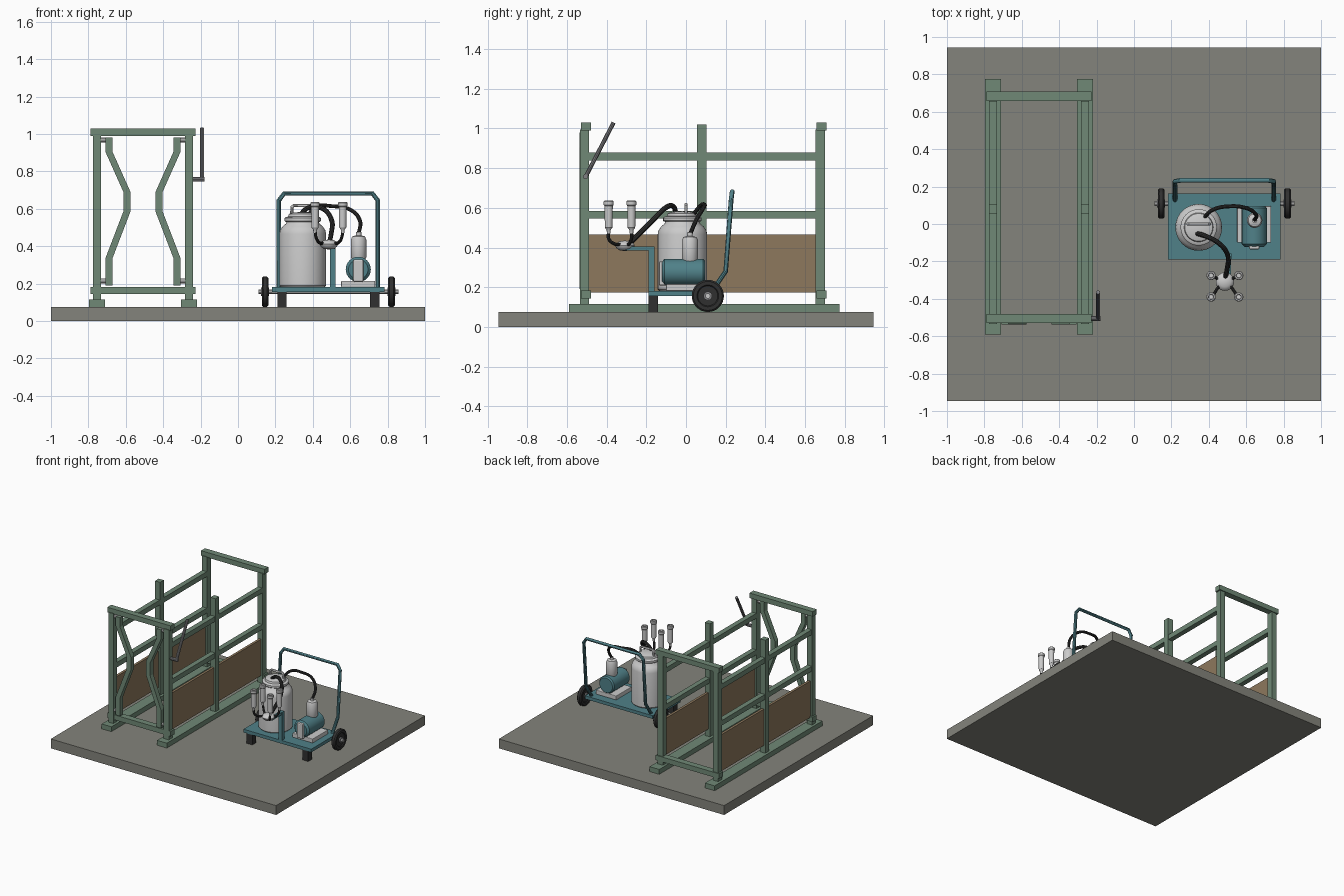
import bpy, bmesh, math
from mathutils import Vector

if "Cube" in bpy.data.objects:
    bpy.data.objects.remove(bpy.data.objects["Cube"])

COL = {"green": (.16, .25, .18), "teal": (.08, .22, .25), "brown": (.27, .19, .11),
       "concrete": (.23, .23, .20), "rubber": (.03, .03, .03),
       "steel": (.62, .62, .62), "dark_steel": (.22, .22, .23)}
MATS = {}
for k, c in COL.items():
    MATS[k] = bpy.data.materials.new(k)
    MATS[k].diffuse_color = (*c, 1)


def finish(name, bm, mat, smooth=False):
    bmesh.ops.recalc_face_normals(bm, faces=bm.faces)
    me = bpy.data.meshes.new(name)
    bm.to_mesh(me)
    bm.free()
    ob = bpy.data.objects.new(name, me)
    bpy.context.collection.objects.link(ob)
    me.materials.append(MATS[mat])
    if smooth:
        shade(ob)
    return ob


def shade(ob):
    bpy.ops.object.select_all(action='DESELECT')
    ob.select_set(True)
    bpy.context.view_layer.objects.active = ob
    bpy.ops.object.shade_smooth_by_angle(angle=math.radians(35))


def box(name, x0, x1, y0, y1, z0, z1, mat, bevel=0):
    bm = bmesh.new()
    bmesh.ops.create_cube(bm, size=1)
    for v in bm.verts:
        v.co = ((x0 + x1) / 2 + v.co.x * (x1 - x0), (y0 + y1) / 2 + v.co.y * (y1 - y0),
                (z0 + z1) / 2 + v.co.z * (z1 - z0))
    if bevel:
        bmesh.ops.bevel(bm, geom=bm.edges[:], offset=bevel, segments=2, affect='EDGES', profile=.5)
    return finish(name, bm, mat)


def lathe(name, profile, origin, mat, axis='Z', n=32):
    """Revolve (radius, height) points about an axis through origin."""
    bm = bmesh.new()
    vs = [bm.verts.new((r, 0, h)) for r, h in profile]
    es = [bm.edges.new(p) for p in zip(vs, vs[1:])]
    bmesh.ops.spin(bm, geom=vs + es, cent=(0, 0, 0), axis=(0, 0, 1), angle=math.tau, steps=n)
    bmesh.ops.remove_doubles(bm, verts=bm.verts, dist=1e-5)
    for v in bm.verts:
        x, y, z = v.co
        v.co = Vector(origin) + Vector({'Z': (x, y, z), 'X': (z, x, y), 'Y': (x, z, y)}[axis])
    return finish(name, bm, mat, True)


def tube(name, pts, r, mat, curved=False):
    """Round tube along straight or smoothly curved points."""
    cu = bpy.data.curves.new(name, 'CURVE')
    cu.dimensions = '3D'
    cu.bevel_depth, cu.bevel_resolution, cu.use_fill_caps = r, 3, True
    if curved:
        sp = cu.splines.new('BEZIER')
        sp.bezier_points.add(len(pts) - 1)
        for b, p in zip(sp.bezier_points, pts):
            b.co = p
            b.handle_left_type = b.handle_right_type = 'AUTO'
        sp.resolution_u = 8
    else:
        sp = cu.splines.new('POLY')
        sp.points.add(len(pts) - 1)
        for b, p in zip(sp.points, pts):
            b.co = (*p, 1)
    ob = bpy.data.objects.new(name, cu)
    bpy.context.collection.objects.link(ob)
    cu.materials.append(MATS[mat])
    bpy.ops.object.select_all(action='DESELECT')
    ob.select_set(True)
    bpy.context.view_layer.objects.active = ob
    bpy.ops.object.convert(target='MESH')
    shade(bpy.context.view_layer.objects.active)


# Floor slab
box("floor_slab", -1, 1, -.945, .945, 0, .075, "concrete")

# Stall sides: skid, posts, rails and panel
CX = -.508
for side, s in (("left", -1), ("right", 1)):
    x = CX + s * .246
    box(f"{side}_skid", x - .043, x + .043, -.59, .775, .075, .114, "green")
    for nm, y, top in (("front", -.512, .995), ("middle", .08, 1.02), ("rear", .677, .995)):
        box(f"{side}_{nm}_post", x - .0225, x + .0225, y - .0235, y + .0235, .11, top, "green")
    for nm, z in (("lower", .565), ("upper", .858)):
        box(f"{side}_{nm}_rail", x - .02, x + .02, -.5, .67, z - .02, z + .02, "green")
    box(f"{side}_panel", x - .01, x + .01, -.5, .67, .173, .465, "brown")

    # Bent neck bars of the head gate, with hinge pins
    bm = bmesh.new()
    path = [(.182, .98), (.182, .905), (.086, .69), (.086, .585), (.182, .335), (.182, .19)]
    outline = [(d + .019, z) for d, z in path] + [(d - .019, z) for d, z in reversed(path)]
    for i in range(5):
        bm_pts = [outline[i], outline[i + 1], outline[10 - i], outline[11 - i]]
        bm.faces.new([bm.verts.new((CX + s * d, -.538, z)) for d, z in bm_pts])
    bmesh.ops.remove_doubles(bm, verts=bm.verts, dist=1e-5)
    ext = bmesh.ops.extrude_face_region(bm, geom=bm.faces[:])["geom"]
    bmesh.ops.translate(bm, vec=(0, .04, 0), verts=[v for v in ext if isinstance(v, bmesh.types.BMVert)])
    finish(f"{side}_neck_bar", bm, "green")
    for z in (.215, .967):
        tube(f"{side}_hinge_pin", [(CX + s * .17, -.515, z), (CX + s * .235, -.515, z)], .014, "steel")

# End frames: cross bars
for nm, y in (("front", -.505), ("rear", .683)):
    for h, z in (("top", 1.01), ("bottom", .163)):
        box(f"{nm}_{h}_bar", CX - .281, CX + .281, y - .025, y + .025, z - .02, z + .02, "green")

# Gate lever
tube("lever_pivot", [(-.25, -.506, .757), (-.18, -.506, .757)], .013, "dark_steel")
tube("gate_lever", [(-.192, -.506, .757), (-.192, -.365, 1.03)], .011, "dark_steel")

# Cart: deck, feet, wheels, handle
KX = .483
box("cart_deck", .182, .783, -.19, .162, .155, .181, "teal")
tube("axle", [(.11, .11, .156), (.857, .11, .156)], .013, "steel")
for side, s in (("left", -1), ("right", 1)):
    fx = KX + s * .248
    box(f"{side}_foot", fx - .025, fx + .025, -.19, -.14, .075, .157, "rubber")
    wx = KX + s * .338
    lathe(f"{side}_tyre", [(.0, -.012), (.05, -.012), (.055, -.018), (.073, -.018), (.081, -.01),
                           (.081, .01), (.073, .018), (.055, .018), (.05, .012), (0, .012)],
          (wx, .11, .156), "rubber", 'X')
    lathe(f"{side}_hub", [(0, -.022), (.022, -.022), (.022, .022), (0, .022)], (wx, .11, .156), "dark_steel", 'X', 20)
half = [(.264, .125, .17), (.264, .2, .28), (.264, .228, .645), (.236, .233, .682)]
tube("push_handle", [(KX - a, b, c) for a, b, c in half] + [(KX + a, b, c) for a, b, c in reversed(half)], .0125, "teal")

# Milk can and lid
CAN = (.346, -.018, 0)
lathe("milk_can", [(0, .18), (.115, .18), (.125, .19), (.125, .465), (.121, .485), (.108, .505),
                   (.09, .52), (.085, .535), (0, .535)], CAN, "steel", n=40)
lathe("can_lid", [(0, .53), (.092, .53), (.097, .535), (.097, .55), (.09, .556), (.078, .558), (.074, .572),
                  (.05, .58), (0, .583)], CAN, "steel", n=40)
tube("lid_handle", [(.288, 0, .57), (.288, 0, .608), (.298, 0, .617), (.394, 0, .617),
                    (.404, 0, .608), (.404, 0, .57)], .009, "steel")

# Vacuum pump: base, motor, end box, tank
box("pump_base", .552, .733, -.1, .096, .181, .215, "steel", .004)
lathe("pump_motor", [(0, -.122), (.052, -.122), (.067, -.108), (.067, .085), (.058, .096), (0, .096)],
      (.643, 0, .276), "teal", 'Y')
box("motor_end_box", .616, .67, -.137, -.1, .208, .33, "steel", .008)
lathe("vacuum_tank", [(0, .325), (.034, .325), (.041, .34), (.041, .435), (.034, .452), (.014, .458),
                      (.014, .475), (0, .475)], (.645, .02, 0), "steel", n=28)

# Cluster stand
box("cluster_post", .492, .522, -.19, -.158, .17, .405, "teal")
box("cluster_arm", .495, .519, -.305, -.16, .385, .405, "teal")

# Claw bowl
CLAW = (.486, -.308, 0)
lathe("claw_bowl", [(0, .382), (.028, .386), (.044, .398), (.049, .411), (.044, .421), (.028, .431), (0, .435)],
      CLAW, "steel", n=28)

# Teat cups and short tubes
for sx in (-1, 1):
    for y in (-.39, -.275):
        x = CLAW[0] + sx * .074
        lathe("teat_cup", [(0, .47), (.009, .47), (.01, .488), (.019, .5), (.021, .61), (.025, .615), (.025, .632),
                           (.021, .636), (.014, .636), (.012, .6), (0, .6)], (x, y, 0), "steel", n=20)
        cy = CLAW[1] + (-.022 if y < -.33 else .01)
        tube("short_tube", [(x, y, .48), (x - sx * .006, y, .445),
                            (CLAW[0] + sx * .05, (y + cy) / 2, .418), (CLAW[0] + sx * .03, cy, .415)],
             .0085, "rubber", True)

# Hoses to the lid
tube("milk_hose", [(.488, -.285, .42), (.498, -.24, .465), (.5, -.165, .54), (.45, -.1, .602),
                   (.375, -.062, .605), (.33, -.05, .565)], .013, "rubber", True)
tube("vacuum_hose", [(.645, .02, .465), (.652, .05, .535), (.6, .085, .595), (.5, .094, .614),
                     (.42, .075, .612), (.375, .035, .565)], .0105, "rubber", True)

for m in bpy.data.materials:
    if m.users and not m.is_grease_pencil:
        m.use_nodes = True
        m.node_tree.nodes["Principled BSDF"].inputs["Base Color"].default_value = m.diffuse_color
